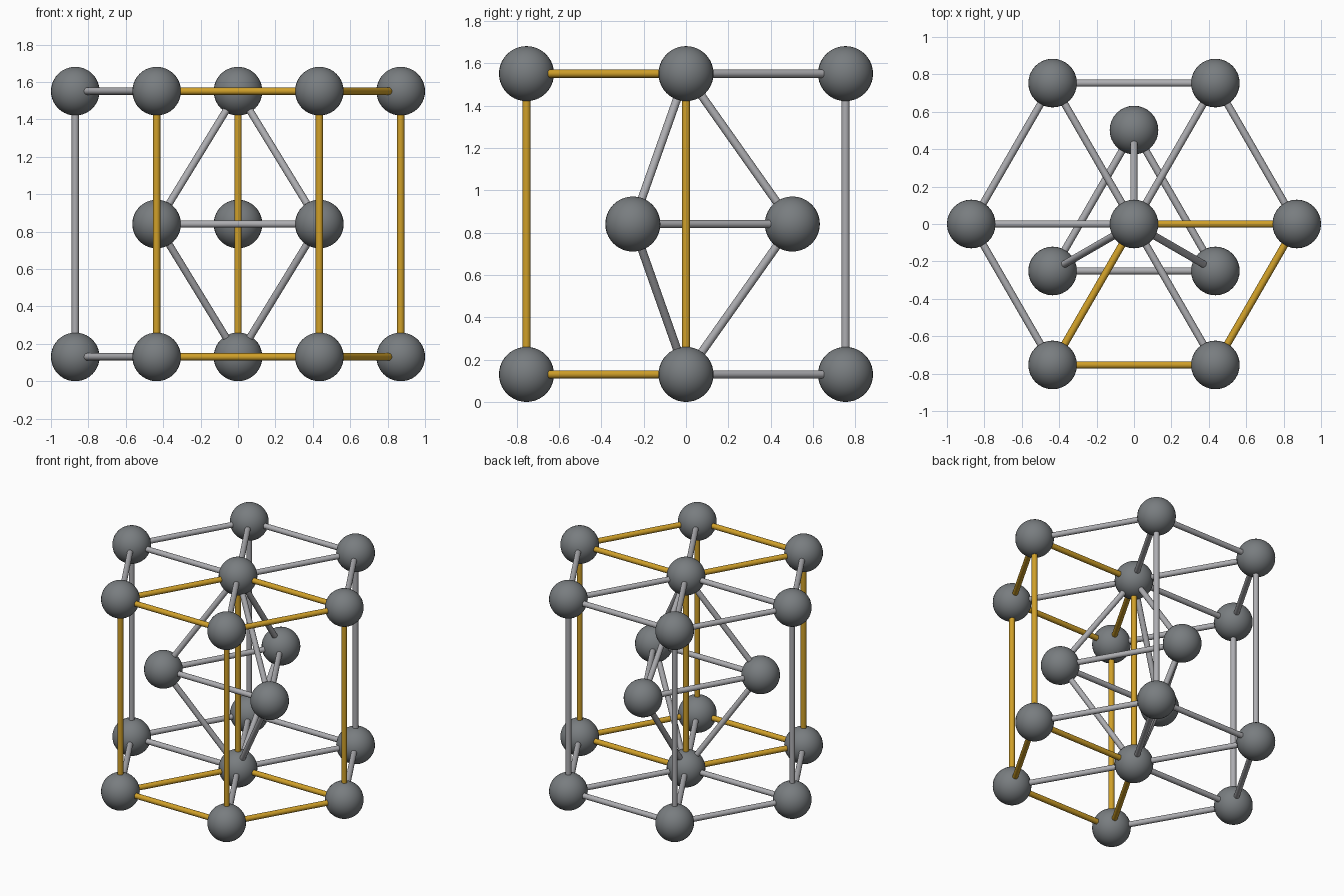
import bpy
import math
from mathutils import Vector

if "Cube" in bpy.data.objects:
    bpy.data.objects.remove(bpy.data.objects["Cube"])

BALL_R = 0.13
ROD_R = 0.0195
A = 0.87                        # spacing between neighbouring balls
C = A * math.sqrt(8 / 3)        # height between the two hexagon layers
Z0, Z1 = BALL_R, BALL_R + C


def material(name, color):
    m = bpy.data.materials.new(name)
    m.diffuse_color = (*color, 1)
    m.use_nodes = True
    m.node_tree.nodes["Principled BSDF"].inputs["Base Color"].default_value = m.diffuse_color
    return m


ball_mat = material("dark grey", (0.19, 0.205, 0.215))
grey_mat = material("light grey", (0.42, 0.42, 0.44))
gold_mat = material("gold", (0.63, 0.35, 0.022))


def ball(name, p):
    bpy.ops.mesh.primitive_uv_sphere_add(segments=32, ring_count=20, radius=BALL_R, location=p)
    o = bpy.context.object
    o.name = name
    o.data.materials.append(ball_mat)
    bpy.ops.object.shade_smooth()


def rod(name, a, b, gold=False):
    d = b - a
    bpy.ops.mesh.primitive_cylinder_add(vertices=20, radius=ROD_R, depth=d.length, location=(a + b) / 2)
    o = bpy.context.object
    o.name = name
    o.rotation_euler = d.to_track_quat('Z', 'Y').to_euler()
    o.data.materials.append(gold_mat if gold else grey_mat)
    bpy.ops.object.shade_smooth_by_angle()


def ring_point(deg, radius, z):
    t = math.radians(deg)
    return Vector((radius * math.cos(t), radius * math.sin(t), z))


centres = [Vector((0, 0, Z0)), Vector((0, 0, Z1))]
rings = [[ring_point(60 * i, A, z) for i in range(6)] for z in (Z0, Z1)]

# Hexagon layers: balls, rim rods and spokes; the rhombic cell (corners 0, 5, 4) is gold
for layer, centre, ring in zip(("bottom", "top"), centres, rings):
    ball(layer + "_centre_ball", centre)
    for i, p in enumerate(ring):
        ball(layer + "_corner_ball", p)
        rod(layer + "_rim_rod", p, ring[(i + 1) % 6], i in (4, 5))
        rod(layer + "_spoke_rod", centre, p, i in (0, 4))

# Upright rods between the layers
rod("centre_upright_rod", *centres, gold=True)
for i in range(6):
    rod("corner_upright_rod", rings[0][i], rings[1][i], i in (0, 4, 5))

# Middle triangle, tied to both layer centres
middle = [ring_point(90 + 120 * i, A / math.sqrt(3), (Z0 + Z1) / 2) for i in range(3)]
for i, p in enumerate(middle):
    ball("middle_ball", p)
    rod("middle_triangle_rod", p, middle[(i + 1) % 3])
    for centre in centres:
        rod("slanted_rod", centre, p)
